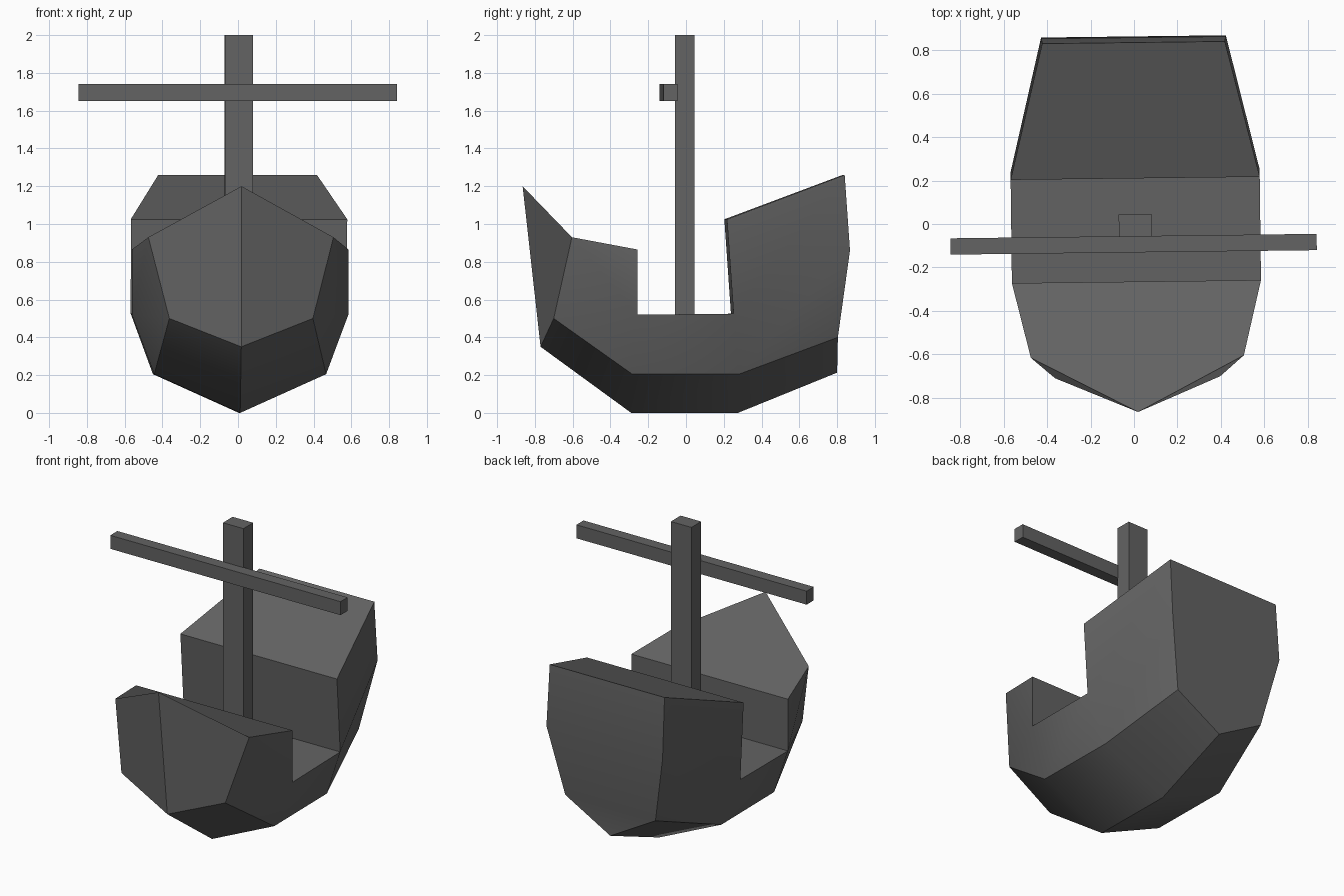
import bpy, bmesh, math
from mathutils import Matrix

if "Cube" in bpy.data.objects:
    bpy.data.objects.remove(bpy.data.objects["Cube"])

grey = bpy.data.materials.new("dark_grey")
grey.diffuse_color = (0.125, 0.125, 0.125, 1)
grey.use_nodes = True
grey.node_tree.nodes["Principled BSDF"].inputs["Base Color"].default_value = grey.diffuse_color

# The whole boat is turned a hair about z and sits slightly off centre
TURN = Matrix.Translation((0.008, 0, 0)) @ Matrix.Rotation(math.radians(0.7), 4, 'Z')


def finish(name, bm):
    bmesh.ops.recalc_face_normals(bm, faces=bm.faces)
    bm.transform(TURN)
    me = bpy.data.meshes.new(name)
    bm.to_mesh(me)
    bm.free()
    me.materials.append(grey)
    ob = bpy.data.objects.new(name, me)
    bpy.context.collection.objects.link(ob)
    return ob


def box(name, center, size):
    bm = bmesh.new()
    bmesh.ops.create_cube(bm, size=1, matrix=Matrix.Translation(center)
                          @ Matrix.Diagonal((*size, 1)))
    return finish(name, bm)


# Hull: points of the right half, mirrored to the left
points = {
    "tip": (0, -0.865, 1.20), "stem": (0, -0.77, 0.35),
    "bow_chine": (0.38, -0.705, 0.50), "bow_top": (0.49, -0.61, 0.93),
    "keel_a": (0, -0.29, 0), "bilge_a": (0.455, -0.29, 0.205),
    "deck_a": (0.573, -0.265, 0.52), "top_a": (0.573, -0.265, 0.865),
    "keel_b": (0, 0.275, 0), "bilge_b": (0.455, 0.275, 0.205),
    "deck_b": (0.573, 0.245, 0.525), "top_b": (0.573, 0.21, 1.025),
    "stern_keel": (0, 0.80, 0.213), "stern_bilge": (0.33, 0.80, 0.40),
    "stern_mid": (0.425, 0.863, 0.86), "stern_top": (0.42, 0.835, 1.26),
}
side_faces = [
    "tip stem bow_chine bow_top", "stem keel_a bilge_a bow_chine",
    "bilge_a deck_a bow_chine", "deck_a bow_top bow_chine", "deck_a top_a bow_top",
    "keel_a keel_b bilge_b bilge_a", "bilge_a bilge_b deck_b deck_a",
    "keel_b stern_keel stern_bilge bilge_b",
    "bilge_b stern_bilge stern_mid deck_b", "deck_b stern_mid stern_top top_b",
]
# Faces spanning both sides: listed as right-hand chains closed by their mirror
cross_faces = [
    "tip bow_top top_a", "top_a deck_a", "deck_a deck_b", "deck_b top_b",
    "top_b stern_top", "stern_top stern_mid", "stern_mid stern_bilge",
    "stern_bilge stern_keel",
]
bm = bmesh.new()
right = {k: bm.verts.new(p) for k, p in points.items()}
left = {k: right[k] if p[0] == 0 else bm.verts.new((-p[0], p[1], p[2]))
        for k, p in points.items()}
for f in side_faces:
    for half in (right, left):
        bm.faces.new([half[k] for k in f.split()])
for f in cross_faces:
    keys = f.split()
    ring = [right[k] for k in keys] + [left[k] for k in reversed(keys)]
    bm.faces.new(list(dict.fromkeys(ring)))
hull = finish("hull", bm)
bpy.context.view_layer.objects.active = hull
hull.select_set(True)
bpy.ops.object.shade_smooth_by_angle(angle=math.radians(35))

# Mast and yard
box("mast", (-0.003, -0.007, 1.255), (0.15, 0.103, 1.49))
box("yard", (-0.011, -0.093, 1.695), (1.685, 0.075, 0.09))
